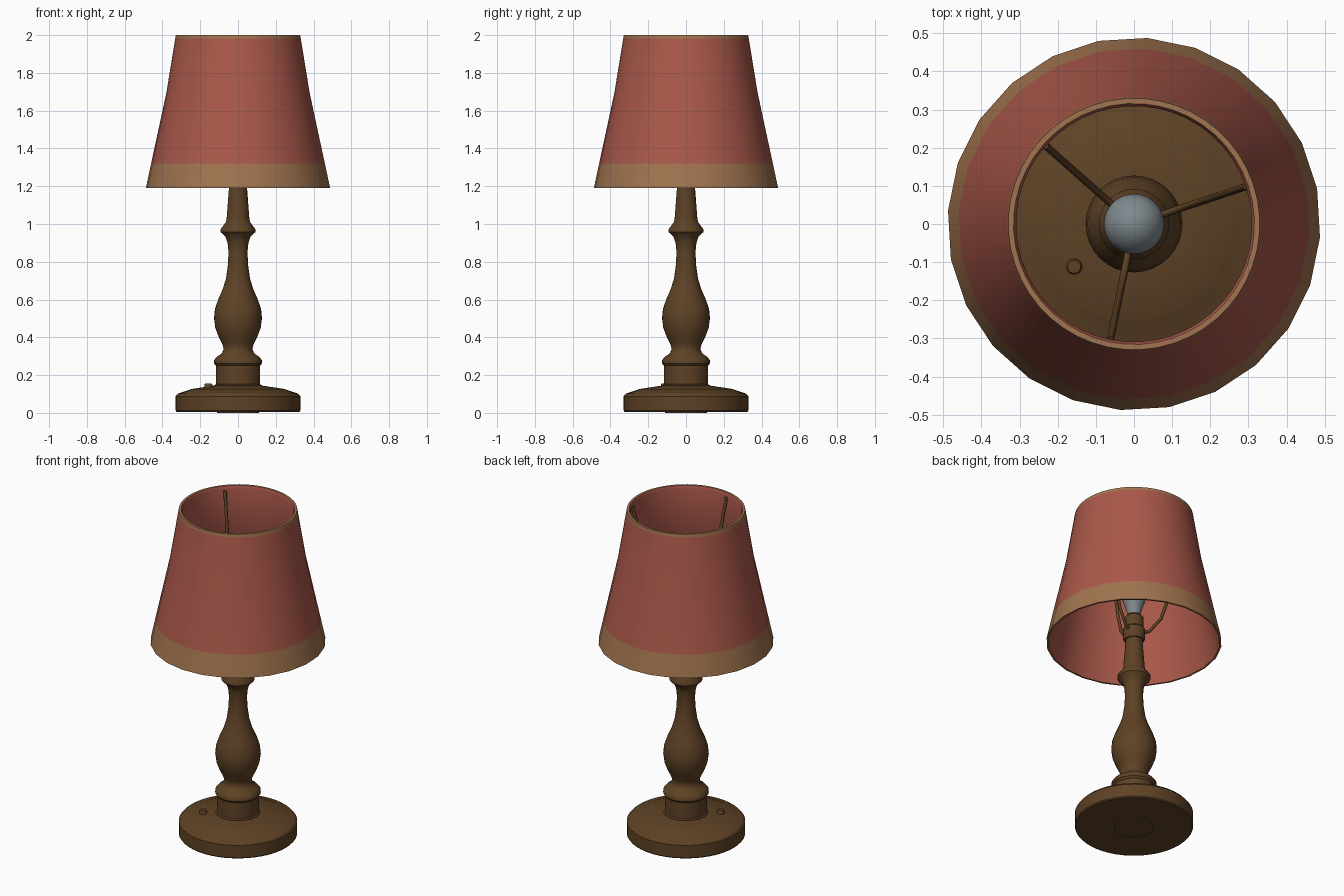
import bpy, bmesh, math
from mathutils import Vector

if "Cube" in bpy.data.objects:
    bpy.data.objects.remove(bpy.data.objects["Cube"])


def material(name, rgb):
    m = bpy.data.materials.new(name)
    lin = [(c / 255 / 12.92) if c < 10 else ((c / 255 + 0.055) / 1.055) ** 2.4 for c in rgb]
    m.diffuse_color = (*lin, 1)
    m.use_nodes = True
    m.node_tree.nodes["Principled BSDF"].inputs["Base Color"].default_value = m.diffuse_color
    return m


WOOD = material("brown wood", (94, 66, 37))
RED = material("red fabric", (170, 88, 74))
TAN = material("tan trim", (161, 116, 79))
GLASS = material("grey glass", (126, 137, 141))


def lathe(name, profile, mats, seg=32, colours=None, offset=0.0, closed=False, angle=35, flat_rows=()):
    """Spin (radius, z) points; colours gives a material index per profile step.
    Rows in flat_rows keep every second vertex on the chord, halving their sides."""
    bm = bmesh.new()
    rows = []
    for k, (r, z) in enumerate(profile):
        if r < 1e-5:
            rows.append([bm.verts.new((0, 0, z))] * seg)
            continue
        row = []
        for i in range(seg):
            a = offset + math.tau * i / seg
            rr = r * math.cos(math.tau / seg) if (k in flat_rows and i % 2) else r
            row.append(bm.verts.new((rr * math.cos(a), rr * math.sin(a), z)))
        rows.append(row)
    steps = len(rows) if closed else len(rows) - 1
    for k in range(steps):
        a, b = rows[k], rows[(k + 1) % len(rows)]
        for i in range(seg):
            j = (i + 1) % seg
            vs = list(dict.fromkeys((a[i], a[j], b[j], b[i])))
            f = bm.faces.new(vs)
            f.material_index = colours[k] if colours else 0
    bmesh.ops.recalc_face_normals(bm, faces=bm.faces)
    me = bpy.data.meshes.new(name)
    bm.to_mesh(me)
    bm.free()
    for m in mats:
        me.materials.append(m)
    ob = bpy.data.objects.new(name, me)
    bpy.context.collection.objects.link(ob)
    smooth(ob, angle)
    return ob


def smooth(ob, angle):
    bpy.ops.object.select_all(action='DESELECT')
    ob.select_set(True)
    bpy.context.view_layer.objects.active = ob
    bpy.ops.object.shade_smooth_by_angle(angle=math.radians(angle))


# Round base with a small foot underneath
lathe("base", [(0, 0), (0.11, 0), (0.11, 0.006), (0.325, 0.006), (0.33, 0.012),
               (0.33, 0.088), (0.318, 0.102), (0.26, 0.121), (0.25, 0.126),
               (0.13, 0.144), (0, 0.144)], [WOOD], seg=48, angle=30)

# Turned column
lathe("column", [(0, 0.12), (0.127, 0.13), (0.125, 0.147), (0.117, 0.152), (0.117, 0.25),
                 (0.127, 0.262), (0.126, 0.28), (0.112, 0.297), (0.086, 0.315), (0.076, 0.338),
                 (0.083, 0.365), (0.103, 0.405), (0.12, 0.45), (0.127, 0.5), (0.122, 0.55),
                 (0.105, 0.6), (0.081, 0.655), (0.064, 0.71), (0.054, 0.78), (0.05, 0.85),
                 (0.055, 0.9), (0.065, 0.93), (0.092, 0.957), (0.092, 0.973), (0.064, 1.01),
                 (0.06, 1.03), (0.048, 1.19), (0.048, 1.22), (0, 1.22)], [WOOD], angle=38)

# Bulb socket
lathe("socket", [(0, 1.2), (0.055, 1.2), (0.062, 1.215), (0.062, 1.27), (0.054, 1.28),
                 (0.054, 1.345), (0.042, 1.36), (0, 1.36)], [WOOD])

# Light bulb
lathe("bulb", [(0, 1.35), (0.036, 1.35), (0.038, 1.38), (0.05, 1.42), (0.068, 1.47)]
      + [(0.08 * math.cos(t), 1.52 + 0.08 * math.sin(t))
         for t in (math.radians(d) for d in (-15, 10, 35, 60, 78))] + [(0, 1.6)],
      [GLASS], angle=60)

# Switch button on the base
button = lathe("switch_button", [(0, -0.02), (0.021, -0.02), (0.021, 0.012), (0.017, 0.018), (0, 0.018)],
               [WOOD], seg=16)
button.location = (-0.157, -0.112, 0.137)

# Shade: outer wall with tan bands, thin rims and red inner wall
lathe("lampshade", [(0.489, 1.19), (0.461, 1.32), (0.379, 1.7), (0.333, 1.982), (0.330, 2.0),
                    (0.316, 2.0), (0.309, 1.985), (0.365, 1.7), (0.447, 1.32), (0.478, 1.19)],
      [RED, TAN], seg=48, colours=[1, 0, 0, 1, 1, 0, 0, 0, 0, 1], offset=0.19,
      closed=True, angle=40, flat_rows=(0, 1, 8, 9))

# Three bent rods carrying the shade
for n in range(3):
    a = math.radians(18.5 + 120 * n)
    cu = bpy.data.curves.new("rod", 'CURVE')
    cu.dimensions = '3D'
    cu.bevel_depth = 0.0095
    cu.bevel_resolution = 1
    cu.use_fill_caps = True
    sp = cu.splines.new('POLY')
    pts = [(0.045, 1.25), (0.085, 1.26), (0.15, 1.34), (0.185, 1.45), (0.31, 1.975)]
    sp.points.add(len(pts) - 1)
    for p, (r, z) in zip(sp.points, pts):
        p.co = (r * math.cos(a), r * math.sin(a), z, 1)
    cu.materials.append(WOOD)
    rod = bpy.data.objects.new(f"shade_rod_{n + 1}", cu)
    bpy.context.collection.objects.link(rod)
